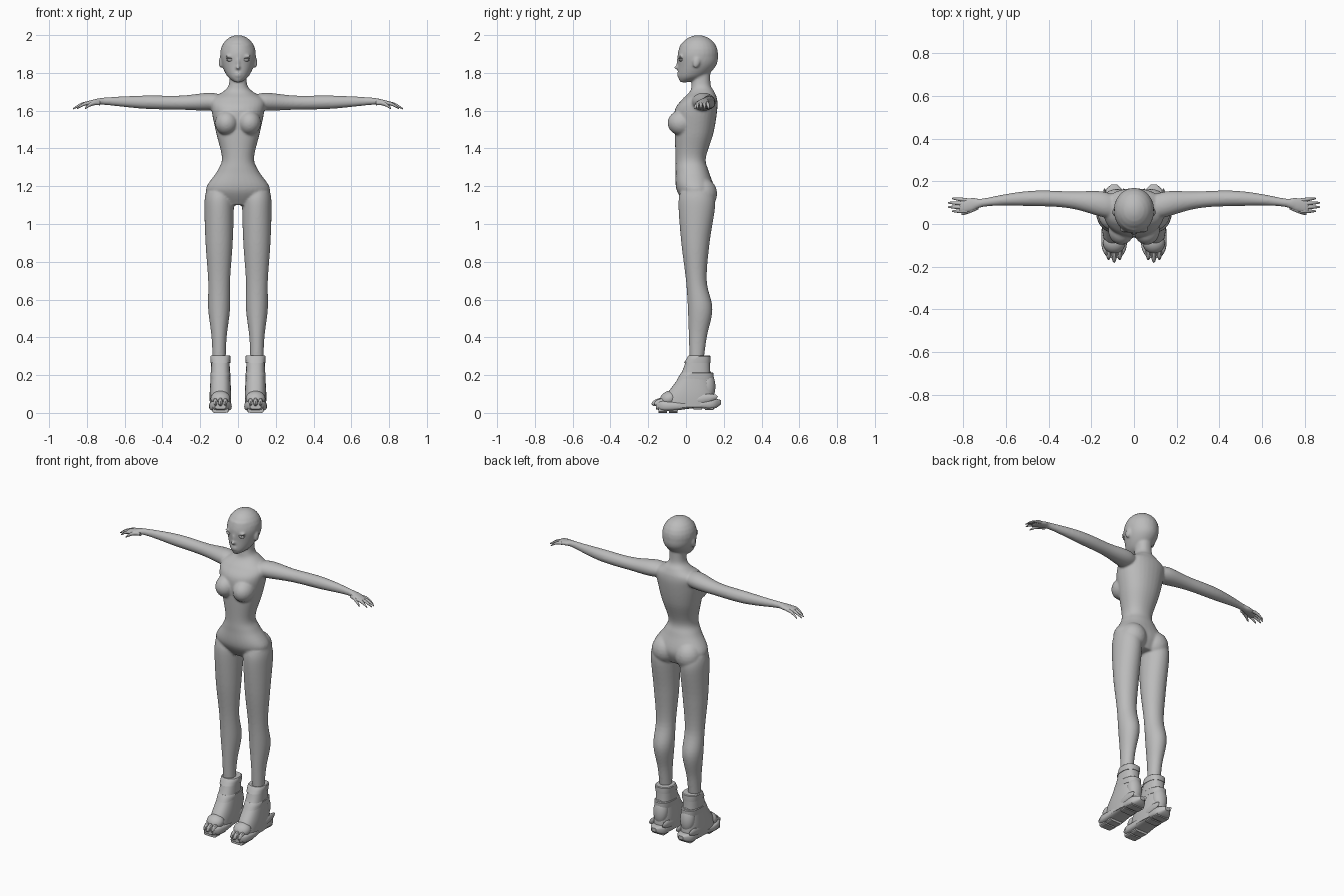
import bpy, bmesh, math
from mathutils import Matrix, Vector

cube = bpy.data.objects.get("Cube")
if cube:
    bpy.data.objects.remove(cube, do_unlink=True)

grey = bpy.data.materials.new("plain grey")
grey.use_nodes = True
grey.diffuse_color = (.5, .5, .5, 1)
grey.node_tree.nodes["Principled BSDF"].inputs["Base Color"].default_value = grey.diffuse_color


def smooth_path(stations, steps):
    """Run a soft spline through the given cross-sections."""
    stations = [Vector(station) for station in stations]
    padded = [stations[0], *stations, stations[-1]]
    rows = []
    for before, start, end, after in zip(padded, padded[1:], padded[2:], padded[3:]):
        leaving, arriving = (end - before) / 2, (after - start) / 2
        for step in range(steps):
            u = step / steps
            ease = u * u * (3 - 2 * u)
            rows.append(start.lerp(end, ease)
                        + leaving * u * (1 - u) ** 2 - arriving * u * u * (1 - u))
    return rows + [stations[-1]]


def loft(bm, axis, stations, side=1, middle=lambda along: 0, power=2, sides=32, steps=6):
    """Each station holds place on the axis, half width, low edge and high edge."""
    rings = []
    for along, half_width, low, high in smooth_path(stations, steps):
        ring = []
        for index in range(sides):
            turn = math.tau * index / sides
            cosine, sine = math.cos(turn), math.sin(turn)
            across = middle(along) + half_width * math.copysign(abs(cosine) ** (2 / power), cosine)
            depth = (low + high) / 2 + (high - low) / 2 * math.copysign(abs(sine) ** (2 / power), sine)
            place = {"x": (along, across, depth),
                     "y": (across, along, depth),
                     "z": (across, depth, along)}[axis]
            ring.append(bm.verts.new((place[0] * side, place[1], place[2])))
        rings.append(ring)
    for lower, upper in zip(rings, rings[1:]):
        for index in range(sides):
            following = (index + 1) % sides
            bm.faces.new((lower[index], lower[following], upper[following], upper[index]))
    bm.faces.new(rings[0])
    bm.faces.new(rings[-1])


def blob(bm, centre, radii, side=1, tilt=0, segments=24):
    """Ellipsoid, tilted about the x axis."""
    place = Vector((centre[0] * side, centre[1], centre[2]))
    matrix = (Matrix.Translation(place) @ Matrix.Rotation(tilt, 4, "X")
              @ Matrix.Diagonal((*radii, 1)))
    bmesh.ops.create_uvsphere(bm, u_segments=segments, v_segments=segments // 2,
                              radius=1, matrix=matrix)


def digit(bm, root, tip, radius):
    """Tapered finger that arches gently from root to tip."""
    root, tip = Vector(root), Vector(tip)
    stations = []
    for u in (0, .3, .6, .9, 1):
        point = root.lerp(tip, u)
        height = point.z + radius * math.sin(math.pi * u)
        thickness = radius * (1 - .7 * u ** 4)
        stations.append((point.x, thickness, height - thickness, height + thickness))
    slope = (tip.y - root.y) / (tip.x - root.x)
    loft(bm, "x", stations, middle=lambda along: root.y + slope * (along - root.x), sides=12)


def finish(name, bm, mirrored=True, angle=40):
    bmesh.ops.recalc_face_normals(bm, faces=bm.faces[:])
    mesh = bpy.data.meshes.new(name)
    bm.to_mesh(mesh)
    bm.free()
    mesh.materials.append(grey)
    obj = bpy.data.objects.new(name, mesh)
    bpy.context.collection.objects.link(obj)
    bpy.ops.object.select_all(action="DESELECT")
    obj.select_set(True)
    bpy.context.view_layer.objects.active = obj
    bpy.ops.object.shade_smooth_by_angle(angle=math.radians(angle))
    if mirrored:
        obj.modifiers.new("Mirror", "MIRROR")
    return obj


def leg_line(along):
    return .1


def foot_line(along):
    return .093


def arm_line(along):
    """The arm bows backwards at the elbow."""
    return .12 - .3 * (along - .45) ** 2


# Trunk and neck
body = bmesh.new()
loft(body, "z", [
    (1.1, .1, 0, .12), (1.18, .17, -.05, .15), (1.28, .11, -.055, .12),
    (1.35, .085, -.055, .105), (1.48, .115, -.06, .145), (1.6, .14, -.06, .165),
    (1.66, .14, -.02, .165), (1.7, .08, .02, .15), (1.74, .048, .03, .13),
    (1.84, .046, .04, .13)], power=2.2)

# Head: cranium, tapered face, nose and lips
blob(body, (0, .065, 1.9), (.095, .105, .1))
loft(body, "z", [
    (1.75, .015, -.03, .01), (1.78, .055, -.042, .1), (1.84, .085, -.042, .16),
    (1.9, .094, -.044, .168), (1.95, .08, -.03, .15)])
blob(body, (0, -.05, 1.828), (.012, .014, .01))
blob(body, (0, -.04, 1.855), (.009, .012, .03))
for height in (1.785, 1.797):
    blob(body, (0, -.038, height), (.02, .01, .006))

# Limbs and soft masses on both sides
for side in (1, -1):
    loft(body, "z", [
        (.25, .034, .02, .09), (.4, .04, .015, .11), (.55, .058, .01, .14),
        (.7, .058, 0, .11), (.9, .072, -.025, .125), (1.1, .078, -.04, .155),
        (1.17, .07, -.03, .14)], side, leg_line)
    loft(body, "x", [
        (.08, .05, 1.61, 1.68), (.15, .06, 1.6, 1.695), (.3, .04, 1.605, 1.68),
        (.5, .035, 1.61, 1.68), (.7, .02, 1.63, 1.67), (.76, .033, 1.63, 1.66),
        (.82, .032, 1.625, 1.645)], side, arm_line)
    blob(body, (.06, -.025, 1.535), (.062, .073, .066), side)
    blob(body, (.08, .085, 1.16), (.08, .08, .085), side)
    blob(body, (.093, .055, 1.855), (.009, .018, .03), side, tilt=-.2)
    blob(body, (.04, -.028, 1.888), (.03, .012, .007), side)

# Fuse everything into one continuous skin
skin = finish("body", body, mirrored=False)
fuse = skin.modifiers.new("Fuse", "REMESH")
fuse.mode = "VOXEL"
fuse.voxel_size = .006
fuse.use_smooth_shade = True
relax = skin.modifiers.new("Relax", "SMOOTH")
relax.iterations = 8

# Eyes with upper lids
eyes = bmesh.new()
blob(eyes, (.04, -.024, 1.868), (.02, .014, .008))
blob(eyes, (.04, -.024, 1.876), (.024, .016, .003))
finish("eyes", eyes)

# Fingers and thumb
hand = bmesh.new()
for index in range(4):
    spread = index - 1.5
    digit(hand, (.78, .086 + .017 * spread, 1.64),
          (.875 - .01 * spread ** 2, .09 + .02 * spread, 1.61), .009)
digit(hand, (.73, .08, 1.64), (.81, .045, 1.612), .012)
finish("fingers", hand)

# Boot upper: sloping wedge shaft
boot = bmesh.new()
loft(boot, "z", [
    (.03, .055, -.13, .15), (.1, .057, -.1, .148), (.2, .051, -.03, .13),
    (.29, .048, .005, .127)], middle=foot_line, power=2.5)
finish("boot_upper", boot)

# Cuff, ankle strap and heel guard
trim = bmesh.new()
for height, front, back in ((.283, 0, .13), (.195, -.037, .145)):
    loft(trim, "z", [
        (height - .018, .052, front - .01, back), (height + .016, .053, front + .01, back),
        (height + .02, .045, front + .015, back - .01)], middle=foot_line, power=2.5, steps=2)
blob(trim, (.093, .115, .15), (.045, .04, .08), tilt=.1)
finish("boot_trim", trim)

# Sole: arched platform with a raised heel spur
sole = bmesh.new()
loft(sole, "y", [
    (-.16, .03, .02, .06), (-.12, .055, .01, .065), (-.06, .06, .012, .06),
    (.05, .053, .025, .06), (.14, .05, .02, .075), (.185, .015, .045, .068)],
    middle=foot_line, power=3.5, sides=24)
finish("sole", sole, angle=30)

# Tread pads under the toe and heel
pads = bmesh.new()
for start, bottom in ((-.145, 0), (-.09, 0), (.04, .018), (.1, .015)):
    loft(pads, "y", [(start, .042, bottom, .04), (start + .045, .044, bottom, .04)],
         middle=foot_line, power=5, sides=16, steps=1)
finish("tread_pads", pads, angle=30)

# Toe cap with three plated claws
claws = bmesh.new()
blob(claws, (.093, -.09, .075), (.052, .05, .04), tilt=.4)
for offset in (-.026, 0, .026):
    reach = abs(offset) / 2
    blob(claws, (.093 + offset, -.14 + reach, .058), (.013, .045, .02), tilt=.3, segments=12)
finish("toe_claws", claws, angle=30)

# Side fins sweeping back to the heel
fins = bmesh.new()
for offset in (-.045, .045):
    blob(fins, (.093 + offset, .09, .075), (.012, .08, .024), tilt=.15, segments=12)
finish("heel_fins", fins, angle=30)
